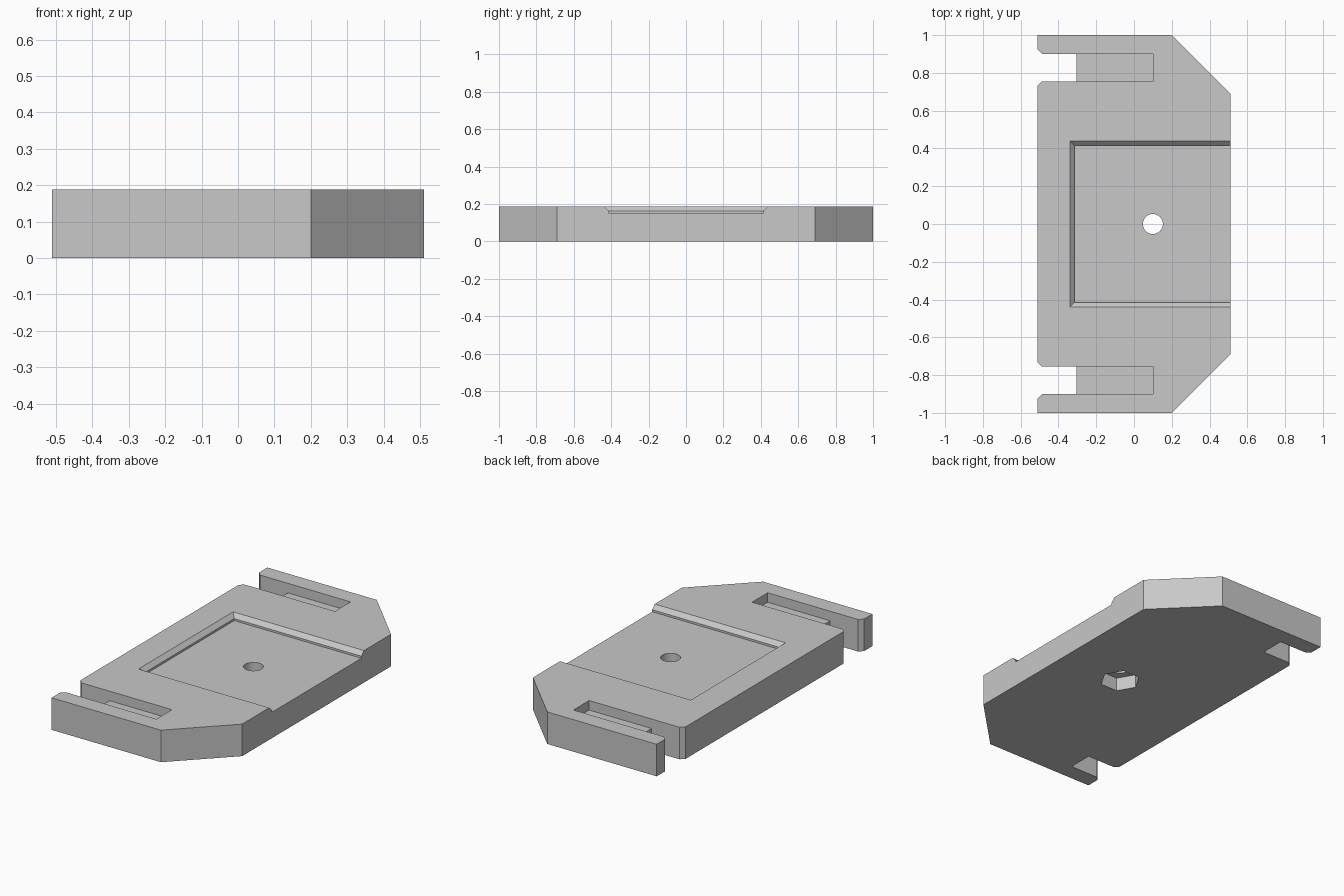
import bpy, bmesh, math

cube = bpy.data.objects.get("Cube")
if cube:
    bpy.data.objects.remove(cube, do_unlink=True)

H = 0.188           # plate thickness
HALF_X = 0.51
OVER = 0.1          # cutter overshoot

grey = bpy.data.materials.new("plain_grey")
grey.use_nodes = True
colour = (0.58, 0.58, 0.58, 1)
grey.diffuse_color = colour
grey.node_tree.nodes["Principled BSDF"].inputs["Base Color"].default_value = colour


def loft(name, rings):
    """Closed solid through (outline, z) rings listed from bottom to top."""
    bm = bmesh.new()
    loops = [[bm.verts.new((x, y, z)) for x, y in pts] for pts, z in rings]
    bm.faces.new(loops[0][::-1])
    bm.faces.new(loops[-1])
    for low, high in zip(loops, loops[1:]):
        for i in range(len(low)):
            j = (i + 1) % len(low)
            bm.faces.new((low[i], low[j], high[j], high[i]))
    bmesh.ops.recalc_face_normals(bm, faces=bm.faces)
    mesh = bpy.data.meshes.new(name)
    bm.to_mesh(mesh)
    bm.free()
    mesh.materials.append(grey)
    obj = bpy.data.objects.new(name, mesh)
    bpy.context.collection.objects.link(obj)
    return obj


def rect(x0, x1, y0, y1):
    return [(x0, y0), (x1, y0), (x1, y1), (x0, y1)]


def circle(cx, radius, sides):
    return [(cx + radius * math.cos(math.tau * i / sides),
             radius * math.sin(math.tau * i / sides)) for i in range(sides)]


def cut(target, cutter):
    cutter.hide_render = True
    mod = target.modifiers.new("cut", 'BOOLEAN')
    mod.operation = 'DIFFERENCE'
    mod.solver = 'EXACT'
    mod.object = cutter
    bpy.context.view_layer.objects.active = target
    bpy.ops.object.modifier_apply(modifier=mod.name)
    bpy.data.objects.remove(cutter, do_unlink=True)


# Plate outline: cut corners on +x, open strap slots with chamfered mouths on -x
SLOT_IN, SLOT_OUT, SLOT_END, MOUTH = 0.755, 0.9, -0.305, 0.023
half = [(HALF_X, 0.69), (0.2, 1), (-HALF_X, 1),
        (-HALF_X, SLOT_OUT + MOUTH), (-HALF_X + MOUTH, SLOT_OUT),
        (SLOT_END, SLOT_OUT), (SLOT_END, SLOT_IN),
        (-HALF_X + MOUTH, SLOT_IN), (-HALF_X, SLOT_IN - MOUTH)]
outline = half + [(x, -y) for x, y in reversed(half)]
plate = loft("mounting_plate", [(outline, 0), (outline, H)])

# Shallow pockets continuing each slot inward
for side in (-1, 1):
    y0, y1 = sorted((side * SLOT_IN, side * SLOT_OUT))
    pocket = rect(SLOT_END - 0.05, 0.1, y0, y1)
    cut(plate, loft("pocket_cutter", [(pocket, 0.132), (pocket, H + OVER)]))

# Central recess with bevelled rim, open on +x
def recess(grow):
    return rect(-0.315 - grow, HALF_X + OVER, -0.415 - grow, 0.415 + grow)

lip = H - 0.024
cut(plate, loft("recess_cutter", [(recess(0), 0.152), (recess(0), lip),
                                  (recess(0.05), lip + 0.05)]))

# Bolt hole with a hexagonal nut seat underneath
hole = circle(0.1, 0.053, 32)
cut(plate, loft("hole_cutter", [(hole, -OVER), (hole, H + OVER)]))
nut = circle(0.1, 0.111, 6)
cut(plate, loft("nut_cutter", [(nut, -OVER), (nut, 0.08)]))

# Smooth only the bolt hole wall
bpy.ops.object.select_all(action='DESELECT')
plate.select_set(True)
bpy.context.view_layer.objects.active = plate
bpy.ops.object.shade_smooth_by_angle(angle=math.radians(25))
